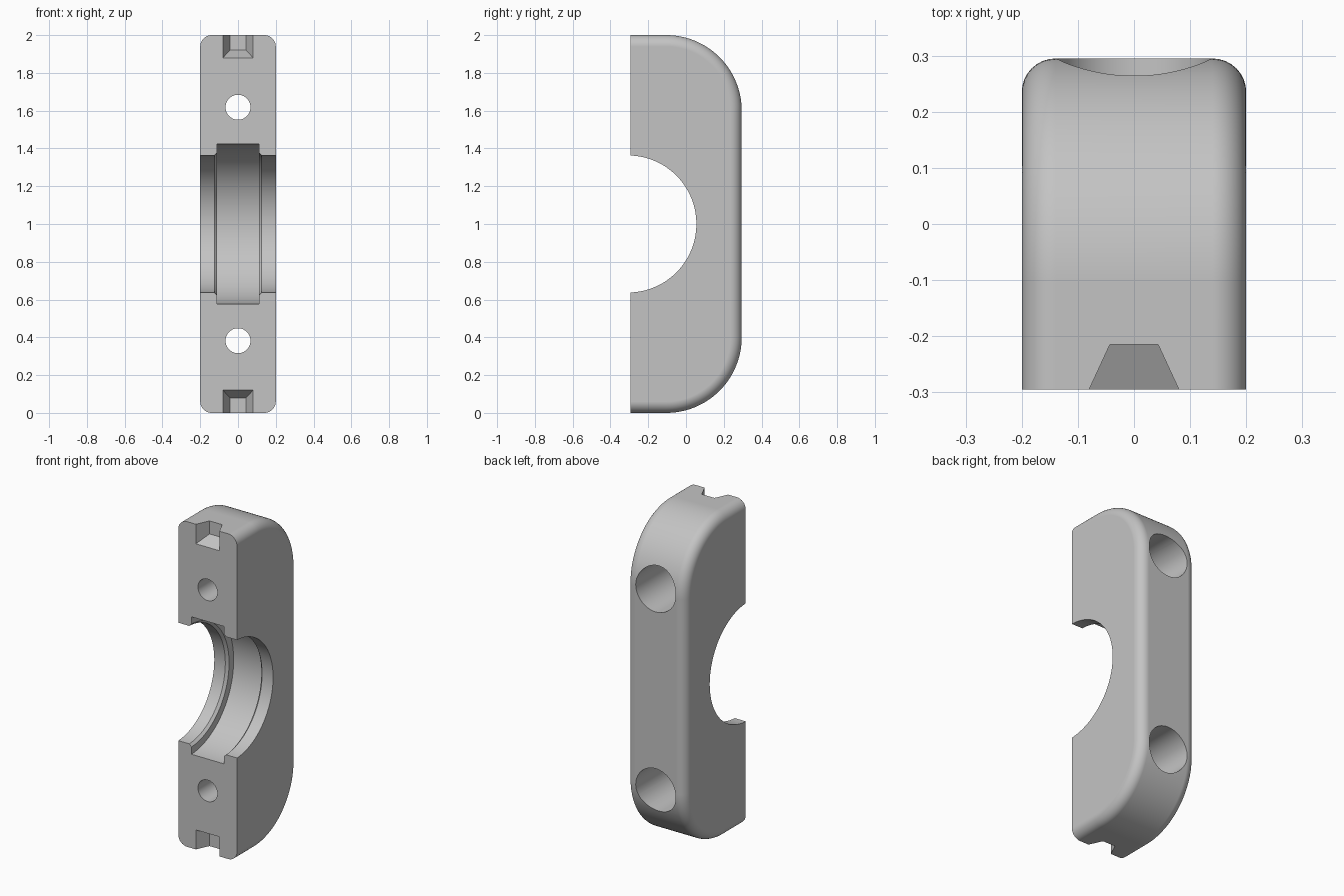
import bpy, bmesh
from math import sin, cos, pi, radians
from mathutils import Vector

default = bpy.data.objects.get("Cube")
if default:
    bpy.data.objects.remove(default, do_unlink=True)

HALF_X, HALF_Y, HEIGHT = 0.2, 0.295, 2.0
CORNER, ROUND = 0.4, 0.06

grey = bpy.data.materials.new("light grey")
grey.use_nodes = True
COLOUR = (0.55, 0.55, 0.55, 1)
grey.diffuse_color = COLOUR
grey.node_tree.nodes["Principled BSDF"].inputs["Base Color"].default_value = COLOUR


def to_object(name, bm):
    bmesh.ops.recalc_face_normals(bm, faces=bm.faces[:])
    mesh = bpy.data.meshes.new(name)
    bm.to_mesh(mesh)
    bm.free()
    mesh.materials.append(grey)
    obj = bpy.data.objects.new(name, mesh)
    bpy.context.collection.objects.link(obj)
    return obj


def lathe(name, profile, axis, centre, sides):
    """Closed solid turned from (position along axis, radius) pairs."""
    bm = bmesh.new()
    rings = []
    for along, r in profile:
        ring = []
        for i in range(sides):
            a = 2 * pi * (i + 0.5) / sides
            u, v = r * cos(a), r * sin(a)
            co = (along, u, v) if axis == "x" else (u, along, v)
            ring.append(bm.verts.new(Vector(co) + Vector(centre)))
        rings.append(ring)
    for a, b in zip(rings, rings[1:]):
        for i in range(sides):
            j = (i + 1) % sides
            bm.faces.new((a[i], a[j], b[j], b[i]))
    bm.faces.new(rings[0])
    bm.faces.new(rings[-1])
    return to_object(name, bm)


def notch(name, edge_z, side):
    """Tapered pocket in the front face, open at the end of the block."""
    bm = bmesh.new()
    rings = []
    # The first ring carries the taper out past the front face
    for y, w, d in ((-0.375, 0.117, 0.16), (-0.215, 0.043, 0.08)):
        corners = ((-w, -d), (w, -d), (w, 0.1), (-w, 0.1))
        rings.append([bm.verts.new((x, y, edge_z + side * z)) for x, z in corners])
    a, b = rings
    for i in range(4):
        j = (i + 1) % 4
        bm.faces.new((a[i], a[j], b[j], b[i]))
    bm.faces.new(a)
    bm.faces.new(b)
    return to_object(name, bm)


# Body: side profile with two large back corners, extruded across x
outline = [(-HALF_Y, 0)]
for cz, start in ((CORNER, -pi / 2), (HEIGHT - CORNER, 0)):
    for i in range(33):
        a = start + pi / 2 * i / 32
        outline.append((HALF_Y - CORNER + CORNER * cos(a), cz + CORNER * sin(a)))
outline.append((-HALF_Y, HEIGHT))

bm = bmesh.new()
face = bm.faces.new([bm.verts.new((-HALF_X, y, z)) for y, z in outline])
grown = bmesh.ops.extrude_face_region(bm, geom=[face])["geom"]
bmesh.ops.translate(bm, vec=(2 * HALF_X, 0, 0),
                    verts=[g for g in grown if isinstance(g, bmesh.types.BMVert)])
bmesh.ops.recalc_face_normals(bm, faces=bm.faces[:])


# Round every long rim edge except those around the flat front
def is_rim(edge):
    p, q = (v.co for v in edge.verts)
    return abs(p.x - q.x) < 1e-4 and max(p.y, q.y) > -HALF_Y + 0.01


def on_rim(edge):
    p, q = (v.co for v in edge.verts)
    return abs(p.x - q.x) < 1e-4 and is_rim(edge)


bmesh.ops.bevel(bm, geom=[e for e in bm.edges if on_rim(e)], offset=ROUND,
                offset_type="OFFSET", segments=8, profile=0.5,
                affect="EDGES", clamp_overlap=False)
body = to_object("clamp_half", bm)

# Bearing seat: bore with a wider middle groove and chamfered lips
half = [(0.3, 0.363), (0.125, 0.363), (0.11, 0.378), (0.11, 0.423)]
seat = [(-x, r) for x, r in half] + [(x, r) for x, r in reversed(half)]
cutters = [lathe("bearing_seat_cutter", seat, "x", (0, -0.308, HEIGHT / 2), 128)]

# Screw holes with deep counterbores from the back, and end notches
screw = [(-0.4, 0.066), (-0.06, 0.066), (-0.06, 0.136), (0.4, 0.136)]
for label, side in (("upper", 1), ("lower", -1)):
    z = HEIGHT / 2 + side * 0.618
    cutters.append(lathe(label + "_screw_cutter", screw, "y", (0, 0, z), 64))
    cutters.append(notch(label + "_notch_cutter", HEIGHT / 2 * (1 + side), side))

bpy.context.view_layer.objects.active = body
for cutter in cutters:
    cutter.hide_render = True
    mod = body.modifiers.new(cutter.name, "BOOLEAN")
    mod.operation = "DIFFERENCE"
    mod.solver = "EXACT"
    mod.object = cutter
    bpy.ops.object.modifier_apply(modifier=mod.name)
    bpy.data.objects.remove(cutter, do_unlink=True)

# Smooth curves, crisp edges, flat faces kept flat
bpy.ops.object.select_all(action="DESELECT")
body.select_set(True)
bpy.ops.object.shade_smooth_by_angle(angle=radians(25))
weighted = body.modifiers.new("weighted_normals", "WEIGHTED_NORMAL")
weighted.keep_sharp = True
